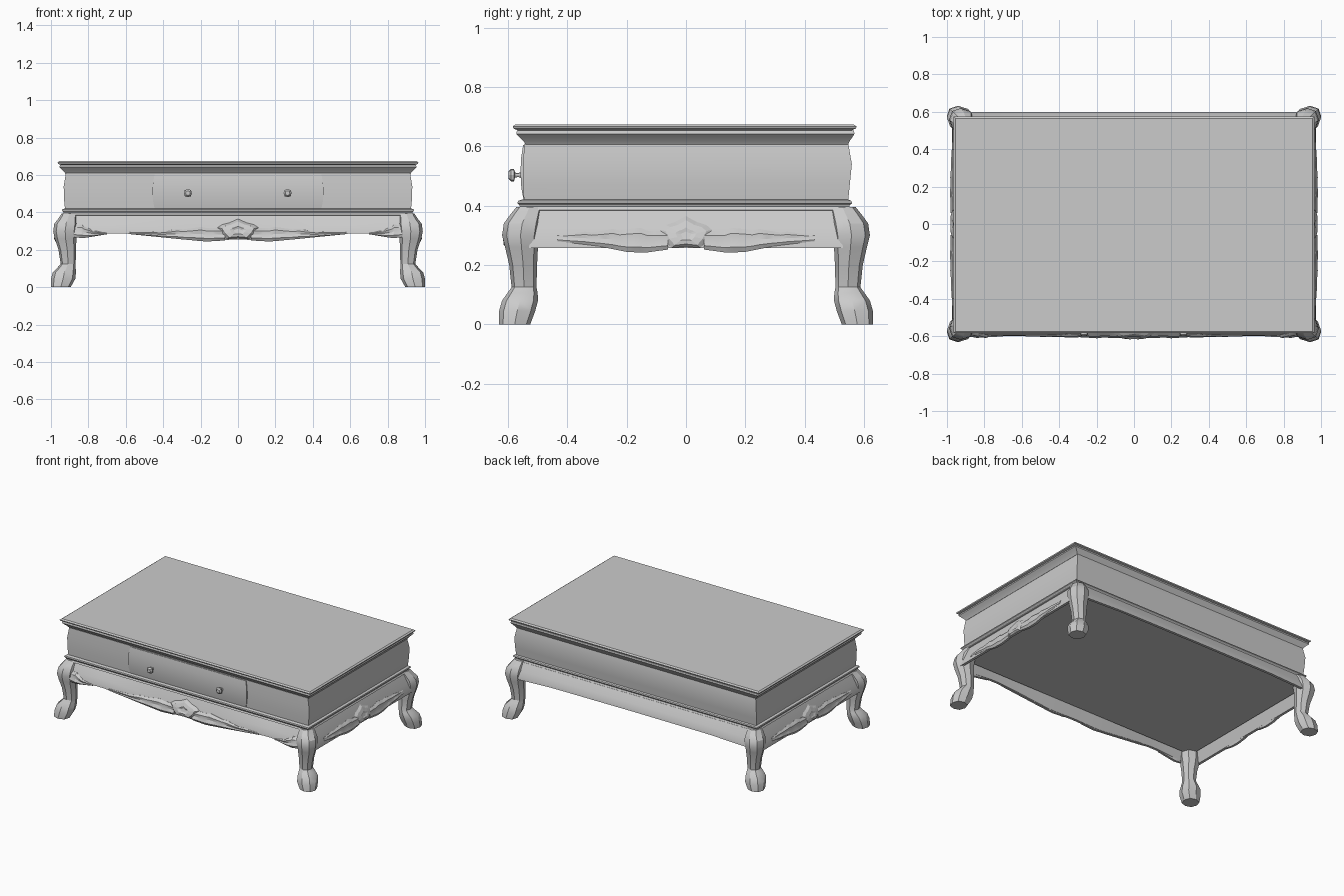
import bpy, bmesh, math

if "Cube" in bpy.data.objects:
    bpy.data.objects.remove(bpy.data.objects["Cube"])

TOP = 0.387  # height where the aprons meet the lower moulding


def loft(name, rings, smooth=None):
    """Closed rings of points skinned together and capped."""
    bm = bmesh.new()
    vs = [[bm.verts.new(p) for p in r] for r in rings]
    n = len(rings[0])
    for a, b in zip(vs, vs[1:]):
        for i in range(n):
            j = (i + 1) % n
            bm.faces.new((a[i], a[j], b[j], b[i]))
    bm.faces.new(vs[0])
    bm.faces.new(vs[-1])
    bmesh.ops.recalc_face_normals(bm, faces=bm.faces)
    me = bpy.data.meshes.new(name)
    bm.to_mesh(me)
    bm.free()
    if smooth:
        me.shade_smooth()
        me.set_sharp_from_angle(angle=math.radians(smooth))
    ob = bpy.data.objects.new(name, me)
    bpy.context.collection.objects.link(ob)
    return ob


def stack(name, levels):
    """Stacked rectangles: (half x, front y, back y, z)."""
    return loft(name, [[(-x, y0, z), (x, y0, z), (x, y1, z), (-x, y1, z)] for x, y0, y1, z in levels], 25)


# Case: top board, cornice, body, lower moulding, underside
stack("table_top", [(.948, -.568, .559, .654), (.962, -.582, .573, .660), (.965, -.584, .575, .667),
                    (.955, -.574, .565, .674)])
stack("cornice", [(.922, -.540, .546, .606), (.930, -.548, .552, .618), (.944, -.562, .562, .632),
                  (.955, -.572, .568, .642), (.952, -.570, .566, .653), (.94, -.56, .555, .655)])
stack("case_body", [(.924, -.546, .546, .41), (.930, -.549, .552, .47), (.932, -.549, .559, .54),
                    (.920, -.545, .547, .610)])
stack("lower_moulding", [(.925, -.552, .545, .380), (.938, -.566, .556, .386), (.932, -.560, .550, .397),
                         (.934, -.562, .552, .402), (.942, -.568, .560, .408), (.940, -.566, .557, .416),
                         (.925, -.55, .545, .421)])
stack("under_panel", [(.925, -.55, .55, .325), (.925, -.55, .55, .385)])

# Drawer front with gently bowed profile
stack("drawer_front", [(.446, -.548, -.5, .421), (.454, -.555, -.5, .46), (.458, -.558, -.5, .51),
                       (.454, -.556, -.5, .56), (.446, -.549, -.5, .604)])

# Square-cut knobs
for side, x in (("left", -.268), ("right", .265)):
    prof = [(.012, -.55), (.007, -.565), (.008, -.576), (.021, -.580), (.021, -.590), (.012, -.599)]
    loft("knob_" + side, [[(x + r * (1 + .12 * (k % 2)) * math.cos(k * math.pi / 4), y,
                            .503 + r * (1 + .12 * (k % 2)) * math.sin(k * math.pi / 4))
                           for k in range(8)] for r, y in prof])

# Cabriole legs: (z, x inner, x outer, y inner, y outer)
LEG = [(0, .895, 1.0, .525, .63), (.045, .870, 1.0, .508, .63), (.08, .866, .99, .499, .62),
       (.105, .868, .965, .500, .602), (.125, .868, .948, .504, .588), (.2, .866, .960, .502, .596),
       (.26, .864, .980, .499, .61), (.30, .860, .988, .496, .62), (.34, .856, .982, .49, .614),
       (.365, .858, .962, .486, .596), (.395, .858, .942, .482, .572)]
for sx in (-1, 1):
    for sy in (-1, 1):
        rings = []
        for z, x0, x1, y0, y1 in LEG:
            ring = []
            for k in range(8):
                c, s = math.cos(k * math.pi / 4), math.sin(k * math.pi / 4)
                f = 1.06 if k % 2 else 1
                ring.append((sx * ((x0 + x1) / 2 + f * c * (x1 - x0) / 2),
                             sy * ((y0 + y1) / 2 + f * s * (y1 - y0) / 2), z))
            rings.append(ring)
        loft(f"{'front' if sy < 0 else 'back'}_{'left' if sx < 0 else 'right'}_leg", rings, 30)


def interp(table, u):
    u = abs(u)
    for (a, p), (b, q) in zip(table, table[1:]):
        if u <= b:
            return p + (q - p) * (u - a) / (b - a)
    return table[-1][1]


# Aprons: u runs along the side, d points outward
SLOPE = [(0, 0), (.25, .014), (.5, .026), (.8, .040), (1, .043)]
FRONT_EDGE = [(0, .255), (.2, .25), (.35, .265), (.5, .28), (.65, .29), (.75, .282), (.9, .272)]
SIDES = {
    "front": (lambda u, d, z: (u, -.555 - d, z), .90, FRONT_EDGE),
    "back": (lambda u, d, z: (u, .557 + d, z), .90, [(0, .294), (.6, .292), (.9, .28)]),
    "left": (lambda u, d, z: (-.930 - d, u, z), .53, [(0, .257), (.6, .257)]),
    "right": (lambda u, d, z: (.930 + d, u, z), .53, [(0, .257), (.6, .257)]),
}
for side, (place, half, edge) in SIDES.items():
    rings = []
    for i in range(33):
        u = -half + 2 * half * i / 32
        lo = interp(edge, u)
        ring = [place(u, d, TOP + (lo - TOP) * f) for f, d in SLOPE]
        ring += [place(u, .025, lo), place(u, -.015, TOP)]
        rings.append(ring)
    loft(side + "_apron", rings, 30)


def surface(edge, u, z):
    """Outward depth of an apron at a point."""
    return interp(SLOPE, min(1, max(0, (TOP - z) / (TOP - interp(edge, u)))))


def leaf(name, side, stations, sign):
    """Carved leaf: stations (u, z low, z high, relief) with scalloped top edge."""
    place, _, edge = SIDES[side]
    tables = [[(s[0], s[c]) for s in stations] for c in (1, 2, 3)]
    u0, u1 = stations[0][0], stations[-1][0]
    rings = []
    n = 16
    for i in range(n + 1):
        u = u0 + (u1 - u0) * i / n
        lo, hi, rel = (interp(t, u) for t in tables)
        hi -= .1 * (hi - lo) * (i % 4) / 3
        ring = []
        for f, r in ((0, 0), (.22, .9), (.5, .35), (.78, 1), (1, 0)):
            z = lo + (hi - lo) * f
            ring.append(place(sign * u, surface(edge, u, z) + rel * r * (1 - .12 * (i % 4)) + .001, z))
        ring += [place(sign * u, surface(edge, u, hi) - .015, hi), place(sign * u, surface(edge, u, lo) - .015, lo)]
        rings.append(ring)
    loft(name, rings, 25)


# Leaf wings, corner leaves and centre shells
FRONT_WING = [(.07, .25, .315, .014), (.17, .244, .325, .016), (.3, .256, .315, .012),
              (.42, .268, .30, .008), (.58, .284, .297, .003)]
CORNER_LEAF = [(.70, .283, .29, .003), (.78, .270, .305, .010), (.83, .262, .335, .014), (.88, .268, .34, .008)]
SIDE_WING = [(.06, .252, .312, .009), (.14, .241, .325, .012), (.2, .244, .326, .012),
             (.3, .264, .316, .010), (.435, .28, .304, .003)]
SHELL = [(0, .365), (.045, .345), (.085, .335), (.11, .318), (.09, .285), (.06, .257), (0, .262)]
SHELL += [(-u, z) for u, z in SHELL[-2:0:-1]]

for sign, word in ((-1, "a"), (1, "b")):
    leaf("front_leaf_" + word, "front", FRONT_WING, sign)
    leaf("front_corner_leaf_" + word, "front", CORNER_LEAF, sign)
    for side in ("left", "right"):
        leaf(f"{side}_leaf_{word}", side, SIDE_WING, sign)

for side, wide, rel in (("front", 1, .022), ("left", .8, .012), ("right", .8, .012)):
    place, _, edge = SIDES[side]
    rings = []
    for scale, d in ((1, None), (1, .002), (.78, .8), (.4, 1), (.2, .7)):
        ring = []
        for u, z in SHELL:
            u, z = u * wide * scale, .30 + (z - .30) * scale
            off = -.015 if d is None else rel * d
            ring.append(place(u, surface(edge, u, z) + off, z))
        rings.append(ring)
    loft(side + "_shell", rings)
